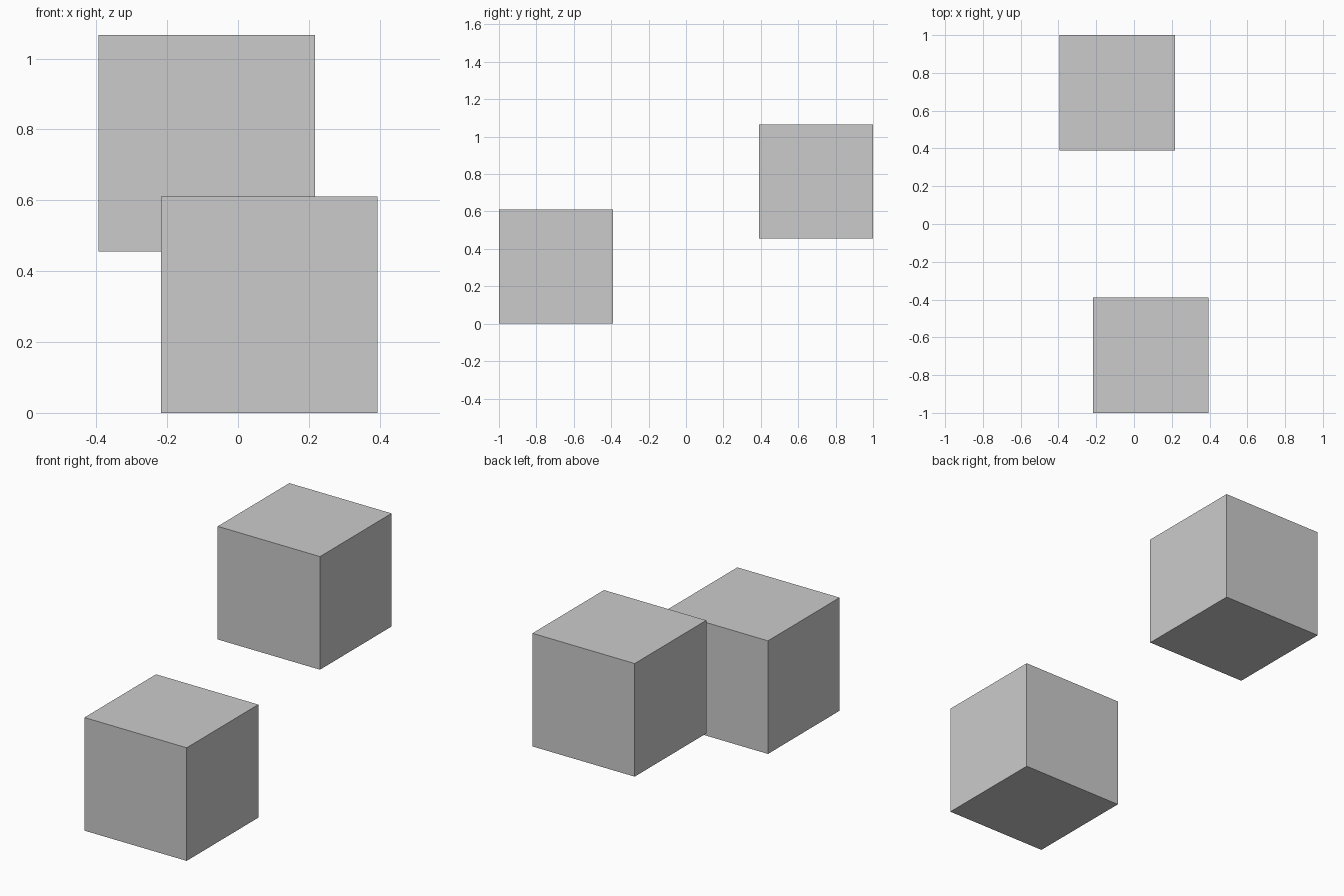
import bpy

if "Cube" in bpy.data.objects:
    bpy.data.objects.remove(bpy.data.objects["Cube"])

SIZE = 0.611


def add_cube(name, x, y, z):
    bpy.ops.mesh.primitive_cube_add(size=SIZE, location=(x, y, z))
    bpy.context.object.name = name


# Two equal cubes, mirrored diagonally about the centre
OFF_X, OFF_Y = 0.088, 1 - SIZE / 2
add_cube("lower_front_cube", OFF_X, -OFF_Y, SIZE / 2)
add_cube("raised_back_cube", -OFF_X, OFF_Y, 0.455 + SIZE / 2)
